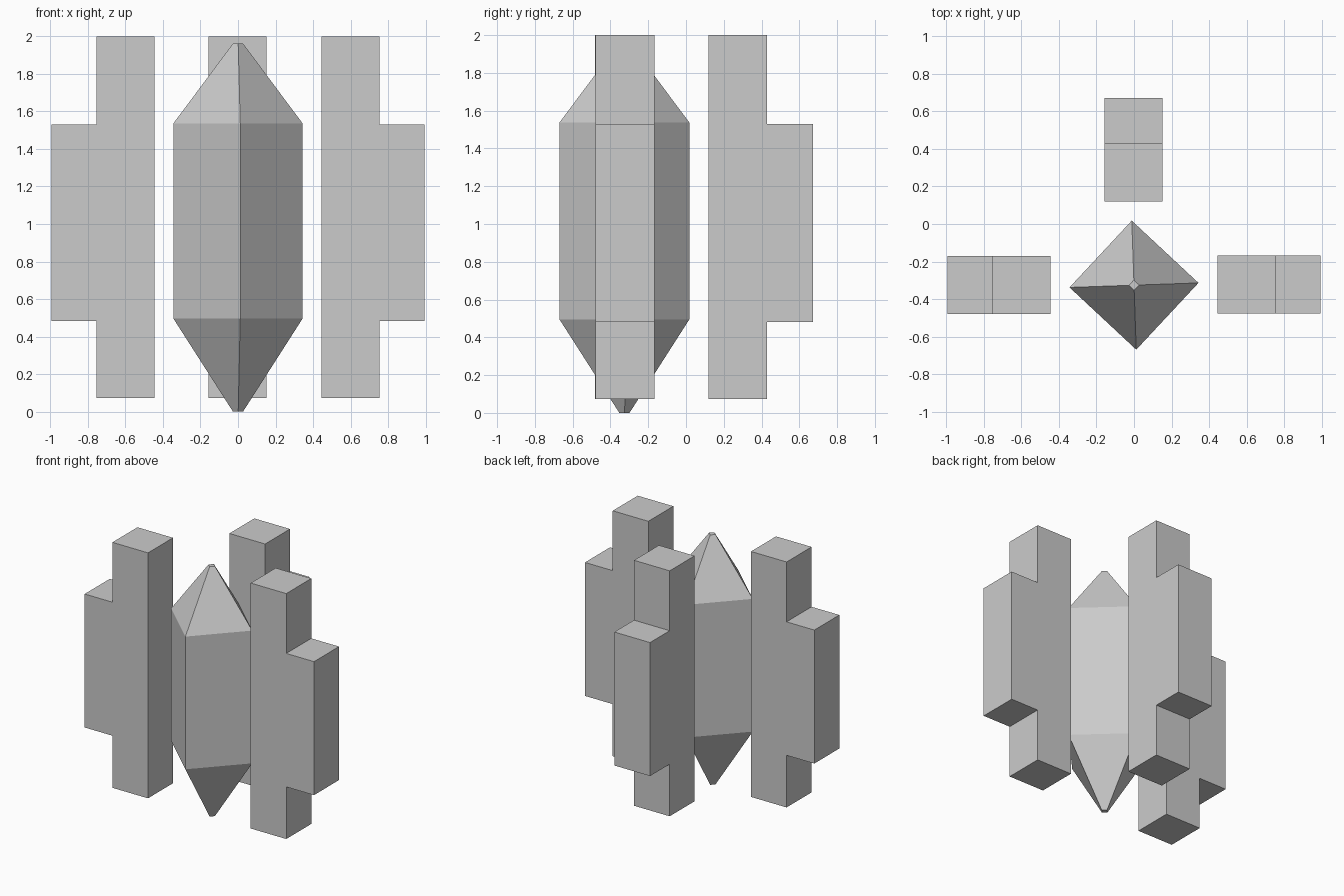
import bpy, bmesh
from math import radians, cos, sin
from mathutils import Matrix, Vector

if "Cube" in bpy.data.objects:
    bpy.data.objects.remove(bpy.data.objects["Cube"])

CENTRE = Vector((0, -0.326, 0))


def add_object(name, bm):
    bmesh.ops.recalc_face_normals(bm, faces=bm.faces[:])
    mesh = bpy.data.meshes.new(name)
    bm.to_mesh(mesh)
    bm.free()
    obj = bpy.data.objects.new(name, mesh)
    bpy.context.collection.objects.link(obj)
    return obj


def crystal(name, rings, turn):
    """Four-sided lathe through (radius, height) rings, capped at both ends."""
    bm = bmesh.new()
    loops = []
    for r, z in rings:
        angles = [radians(turn + 90 * i) for i in range(4)]
        loops.append([bm.verts.new(CENTRE + Vector((r * cos(a), r * sin(a), z)))
                      for a in angles])
    for low, high in zip(loops, loops[1:]):
        for i in range(4):
            j = (i + 1) % 4
            bm.faces.new((low[i], low[j], high[j], high[i]))
    bm.faces.new(loops[0][::-1])
    bm.faces.new(loops[-1])
    return add_object(name, bm)


def pillar(name, angle, reach, shift):
    """Stepped side profile extruded to the pillar width, turned about the crystal."""
    profile = [(0.445, 0.073), (0.754, 0.073), (0.754, 0.482), (reach, 0.482),
               (reach, 1.53), (0.754, 1.53), (0.754, 2.0), (0.445, 2.0)]
    bm = bmesh.new()
    face = bm.faces.new([bm.verts.new((x, -0.155, z)) for x, z in profile])
    side = bmesh.ops.extrude_face_region(bm, geom=[face])
    moved = [v for v in side["geom"] if isinstance(v, bmesh.types.BMVert)]
    bmesh.ops.translate(bm, verts=moved, vec=(0, 0.31, 0))
    place = Matrix.Translation(CENTRE + Vector(shift)) @ Matrix.Rotation(radians(angle), 4, 'Z')
    bmesh.ops.transform(bm, matrix=place, verts=bm.verts[:])
    return add_object(name, bm)


# Central pointed crystal
crystal("central_crystal",
        [(0.027, 0), (0.344, 0.495), (0.344, 1.537), (0.027, 1.962)], 2)

# Three stepped pillars: right, back and left
pillar("right_pillar", 0, 0.995, (0, 0.003, 0))
pillar("back_pillar", 90, 0.998, (-0.003, 0, 0))
pillar("left_pillar", 180, 0.995, (0, 0, 0))
